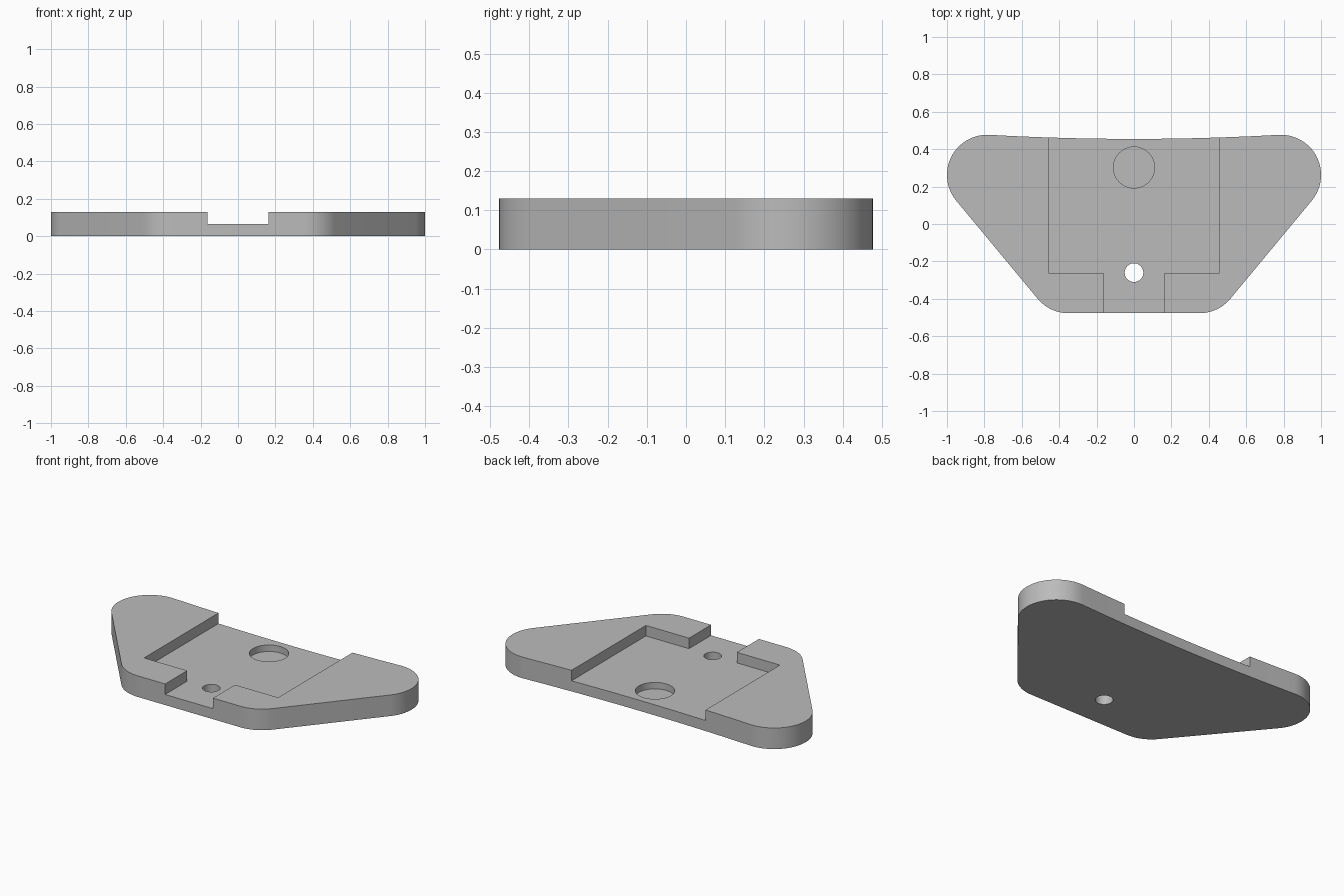
import bpy, bmesh
from math import sin, cos, radians, atan2, degrees, pi

cube = bpy.data.objects.get("Cube")
if cube:
    bpy.data.objects.remove(cube, do_unlink=True)

HEIGHT, FLOOR = 0.13, 0.065
RADIUS = 0.215
WING = (0.785, 0.262)    # centre of the wide rear corner
NOSE = (0.35, -0.262)    # centre of the front corner
BACK_MID = 0.455

grey = bpy.data.materials.new("plain grey")
grey.use_nodes = True
colour = (0.5, 0.5, 0.5, 1)
grey.diffuse_color = colour
grey.node_tree.nodes["Principled BSDF"].inputs["Base Color"].default_value = colour


def arc(centre, r, start, end, steps):
    angles = [radians(start + (end - start) * i / steps) for i in range(steps + 1)]
    return [(centre[0] + r * cos(a), centre[1] + r * sin(a)) for a in angles]


def prism(name, outline, z0, z1):
    """Extrude a counter-clockwise outline from z0 up to z1."""
    bm = bmesh.new()
    face = bm.faces.new([bm.verts.new((x, y, z0)) for x, y in outline])
    top = bmesh.ops.extrude_face_region(bm, geom=[face])["geom"]
    bmesh.ops.translate(bm, vec=(0, 0, z1 - z0),
                        verts=[v for v in top if isinstance(v, bmesh.types.BMVert)])
    bmesh.ops.recalc_face_normals(bm, faces=bm.faces)
    mesh = bpy.data.meshes.new(name)
    bm.to_mesh(mesh)
    bm.free()
    mesh.materials.append(grey)
    obj = bpy.data.objects.new(name, mesh)
    bpy.context.collection.objects.link(obj)
    return obj


# Outline: right half from front to back, shallow concave rear edge, then mirrored
side = degrees(atan2(WING[1] - NOSE[1], WING[0] - NOSE[0])) - 90
half = arc(NOSE, RADIUS, -90, side, 12) + arc(WING, RADIUS, side, 93, 28)
end_x, end_y = half[-1]
half += [(end_x * t, BACK_MID + (end_y - BACK_MID) * t * t)
         for t in (i / 10 for i in range(9, 0, -1))]
outline = half + [(0, BACK_MID)] + [(-x, y) for x, y in reversed(half)]
plate = prism("base_plate", outline, 0, HEIGHT)

# Cutters: T-shaped recess, blind round pocket, through hole
w, n = 0.457, 0.163
recess = [(-n, -1), (n, -1), (n, NOSE[1]), (w, NOSE[1]),
          (w, 1), (-w, 1), (-w, NOSE[1]), (-n, NOSE[1])]
cutters = [
    prism("recess_cutter", recess, FLOOR, 0.3),
    prism("pocket_cutter", arc((0, 0.302), 0.11, 0, 352.5, 47), 0.025, 0.2),
    prism("hole_cutter", arc((0, -0.26), 0.05, 0, 348.75, 31), -0.1, 0.2),
]
bpy.context.view_layer.objects.active = plate
for cutter in cutters:
    cut = plate.modifiers.new(cutter.name, 'BOOLEAN')
    cut.operation, cut.solver, cut.object = 'DIFFERENCE', 'EXACT', cutter
    bpy.ops.object.modifier_apply(modifier=cut.name)
    bpy.data.objects.remove(cutter, do_unlink=True)

# Smooth curved walls, crisp rims
bpy.ops.object.select_all(action='DESELECT')
plate.select_set(True)
bpy.ops.object.shade_smooth_by_angle(angle=pi / 6)
